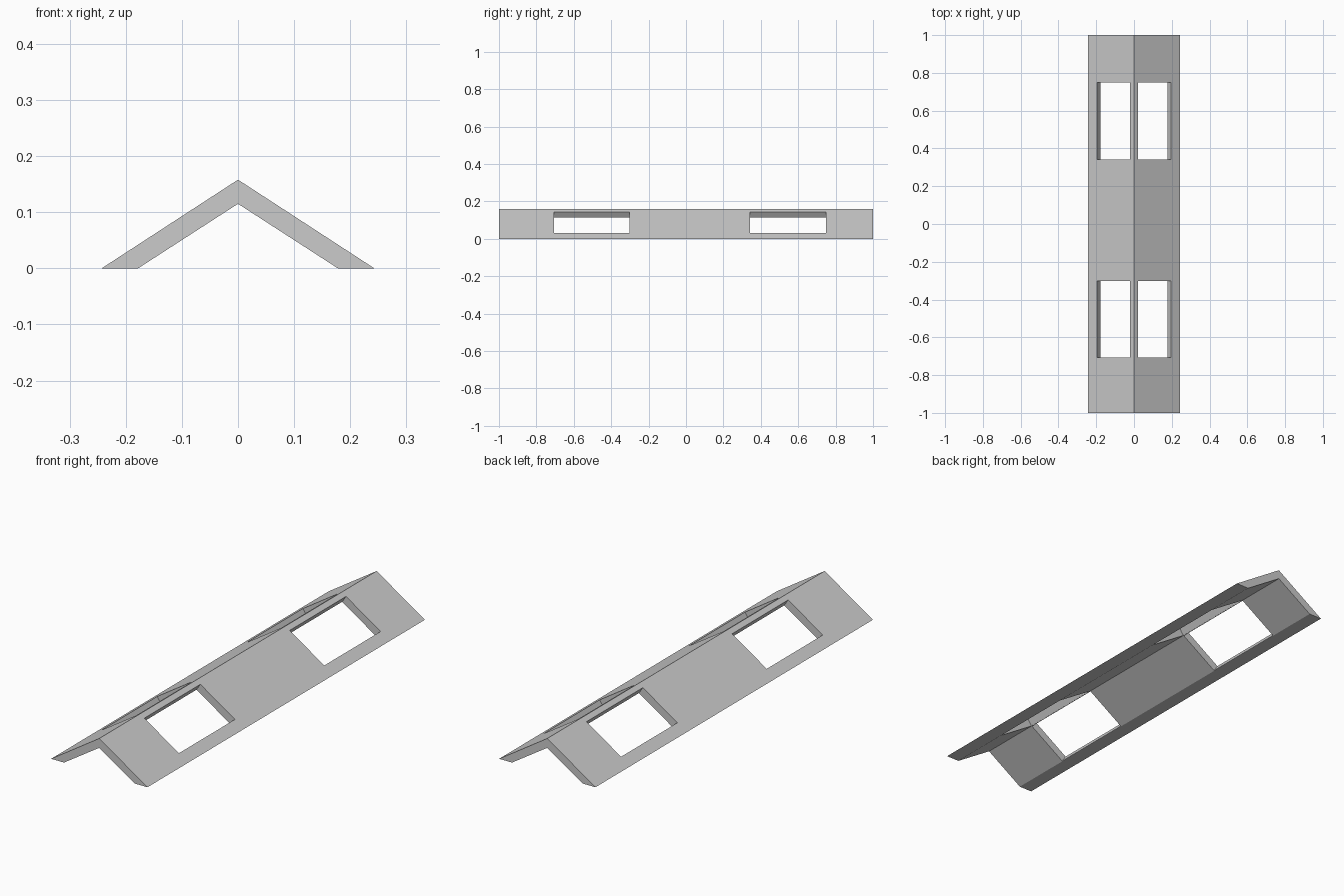
import bpy, bmesh
from mathutils import Vector

if "Cube" in bpy.data.objects:
    bpy.data.objects.remove(bpy.data.objects["Cube"])

HALF_W, RIDGE = 0.243, 0.158          # outer eave and ridge
IN_W, IN_RIDGE = 0.178, 0.115         # inner eave and ridge


def prism(name, profile, y0, y1):
    """Extrude an XZ profile along Y."""
    bm = bmesh.new()
    face = bm.faces.new([bm.verts.new((x, y0, z)) for x, z in profile])
    out = bmesh.ops.extrude_face_region(bm, geom=[face])
    moved = [g for g in out["geom"] if isinstance(g, bmesh.types.BMVert)]
    bmesh.ops.translate(bm, verts=moved, vec=(0, y1 - y0, 0))
    bmesh.ops.recalc_face_normals(bm, faces=bm.faces)
    mesh = bpy.data.meshes.new(name)
    bm.to_mesh(mesh)
    bm.free()
    obj = bpy.data.objects.new(name, mesh)
    bpy.context.collection.objects.link(obj)
    return obj


# Gabled roof shell, open underneath
roof = prism("gable_roof", [(-HALF_W, 0), (0, RIDGE), (HALF_W, 0),
                            (IN_W, 0), (0, IN_RIDGE), (-IN_W, 0)], -1, 1)

# Skylight openings, cut square to each slope
normal = Vector((RIDGE, HALF_W)).normalized()
top, bottom = [Vector((x, RIDGE * (1 - x / HALF_W))) for x in (0.0215, 0.196)]
section = [top + normal * 0.02, bottom + normal * 0.02,
           bottom - normal * 0.048, top - normal * 0.048]
cutters = []
for side in (-1, 1):
    for y0, y1 in ((-0.706, -0.302), (0.342, 0.748)):
        cutter = prism("skylight_cutter", [(side * p.x, p.y) for p in section], y0, y1)
        cutter.hide_render = True
        mod = roof.modifiers.new("skylight", 'BOOLEAN')
        mod.operation, mod.solver, mod.object = 'DIFFERENCE', 'EXACT', cutter
        cutters.append(cutter)

# Apply the cuts and discard the cutters
depsgraph = bpy.context.evaluated_depsgraph_get()
cut_mesh = bpy.data.meshes.new_from_object(roof.evaluated_get(depsgraph))
roof.modifiers.clear()
roof.data = cut_mesh
for cutter in cutters:
    bpy.data.objects.remove(cutter)
